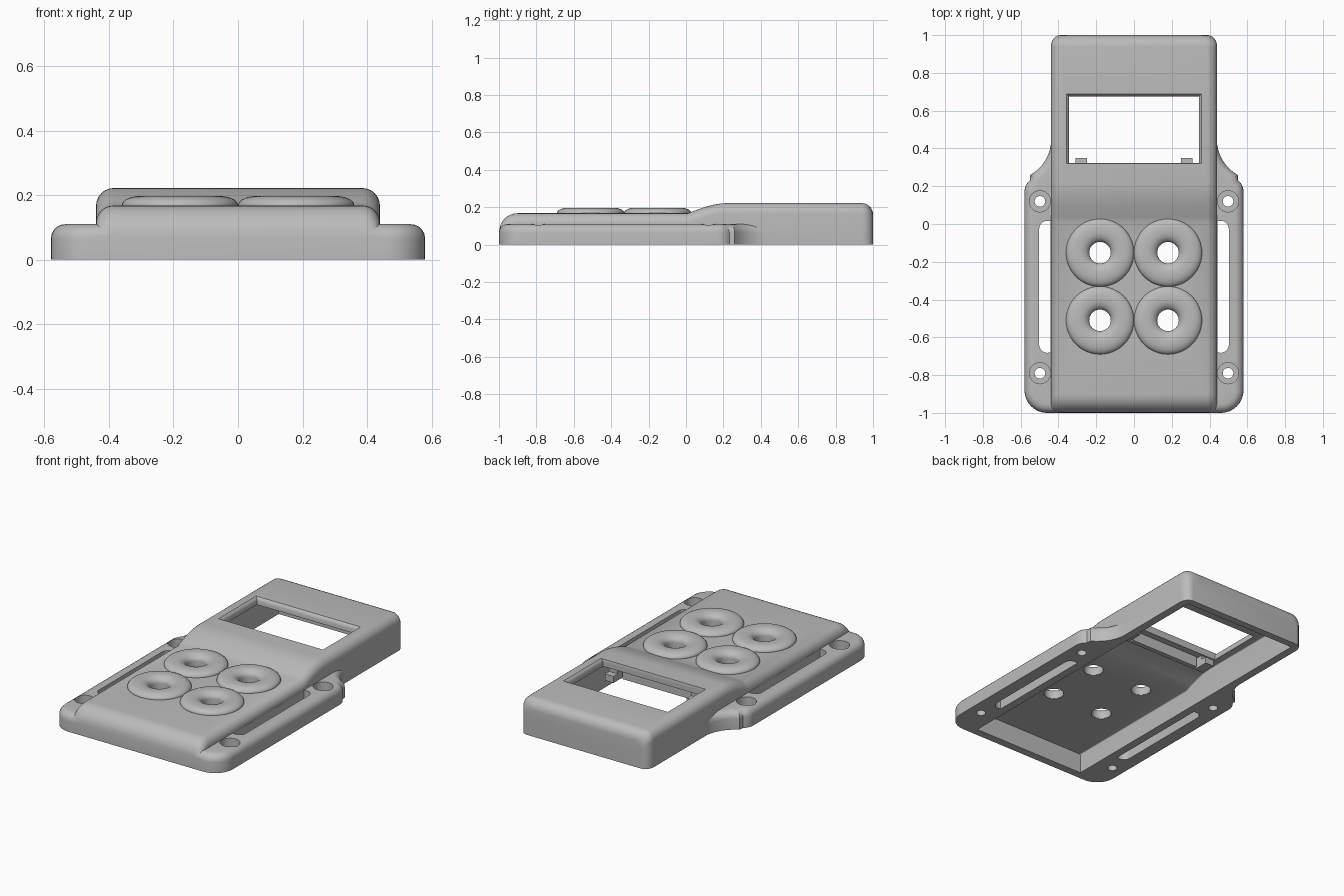
import bpy, bmesh, math

cube = bpy.data.objects.get("Cube")
if cube:
    bpy.data.objects.remove(cube, do_unlink=True)

grey = bpy.data.materials.new("plastic_grey")
grey.use_nodes = True
tone = (0.5, 0.5, 0.5, 1)
grey.diffuse_color = tone
grey.node_tree.nodes["Principled BSDF"].inputs["Base Color"].default_value = tone


def skin(name, rings, closed=False):
    """Solid through matching rings of points, capped unless the rings loop round."""
    bm = bmesh.new()
    loops = [[bm.verts.new(p) for p in ring] for ring in rings]
    n = len(loops[0])
    for i in range(len(loops) if closed else len(loops) - 1):
        a, b = loops[i], loops[(i + 1) % len(loops)]
        for j in range(n):
            k = (j + 1) % n
            bm.faces.new((a[j], a[k], b[k], b[j]))
    if not closed:
        bm.faces.new(loops[0])
        bm.faces.new(loops[-1])
    bmesh.ops.recalc_face_normals(bm, faces=bm.faces)
    mesh = bpy.data.meshes.new(name)
    bm.to_mesh(mesh)
    bm.free()
    mesh.materials.append(grey)
    obj = bpy.data.objects.new(name, mesh)
    bpy.context.collection.objects.link(obj)
    return obj


def select(obj):
    bpy.ops.object.select_all(action='DESELECT')
    obj.select_set(True)
    bpy.context.view_layer.objects.active = obj


def combine(target, tool, operation):
    """Apply a boolean, then discard the tool."""
    select(target)
    mod = target.modifiers.new("combine", 'BOOLEAN')
    mod.object, mod.operation, mod.solver = tool, operation, 'EXACT'
    bpy.ops.object.modifier_apply(modifier=mod.name)
    bpy.data.objects.remove(tool, do_unlink=True)


def smooth(obj, angle=30):
    select(obj)
    bpy.ops.object.shade_smooth_by_angle(angle=math.radians(angle))


def arc(cx, cy, rx, ry, start, end, steps):
    """Points on an elliptical arc, angles in degrees."""
    out = []
    for i in range(steps + 1):
        t = math.radians(start + (end - start) * i / steps)
        out.append((cx + rx * math.cos(t), cy + ry * math.sin(t)))
    return out


def section(y, w, h, r, bottom=0):
    """Cross-section with rounded upper corners."""
    right = [(w, bottom)] + arc(w - r, h - r, r, r, 0, 90, 6)
    return [(x, y, z) for x, z in right] + [(-x, y, z) for x, z in reversed(right)]


def circle(x, y, z, r, n=40):
    return [(px, py, z) for px, py in arc(x, y, r, r, 0, 360 * (n - 1) / n, n - 1)]


def rect(x0, x1, y0, y1, z):
    return [(x0, y0, z), (x1, y0, z), (x1, y1, z), (x0, y1, z)]


def box(name, x0, x1, y0, y1, z0, z1):
    return skin(name, [rect(x0, x1, y0, y1, z0), rect(x0, x1, y0, y1, z1)])


# Main shell: rounded front lip, low keypad deck, ramp, tall screen head
LOW, HIGH = 0.168, 0.222
deck = arc(-0.9, LOW - 0.1, 0.099, 0.1, 180, 90, 8)
ramp = []
for i in range(9):
    t = i / 8
    ramp.append((0.01 + 0.21 * t, LOW + (HIGH - LOW) * (0.5 * t * (3 - t * t))))
stations = [(y, 0.44, h) for y, h in deck + ramp]
for y, h in arc(0.94, HIGH - 0.06, 0.06, 0.06, 90, 0, 6):
    inset = 0.05 * (1 - math.sqrt(max(0, 1 - ((y - 0.94) / 0.06) ** 2)))
    stations.append((y, 0.44 - inset, h))
shell = skin("shell", [section(y, w, h, 0.055) for y, w, h in stations])

# Mounting flange with rounded top rim and flared rear ends
half = arc(0.46, -0.88, 0.12, 0.12, -90, 0, 8)
half += arc(0.5, 0.17, 0.08, 0.08, 0, 50, 5)
half += arc(0.66, 0.45, 0.222, 0.22, 240, 180, 8) + [(0.40, 0.47)]
outline = half + [(-x, y) for x, y in reversed(half)]
flange = skin("flange", [[(x, y, z) for x, y in outline] for z in (0, 0.11)])
bm = bmesh.new()
bm.from_mesh(flange.data)
rim = [e for e in bm.edges if all(v.co.z > 0.1 for v in e.verts)]
bmesh.ops.bevel(bm, geom=rim, offset=0.045, segments=5, profile=0.5, affect='EDGES')
bm.to_mesh(flange.data)
bm.free()
combine(shell, flange, 'UNION')

# Hollow underside following the roof
WALL = 0.045
roof = [(-0.95, LOW), (0.01, LOW)] + ramp[2::2] + [(0.955, HIGH)]
cavity = skin("cavity", [section(y, 0.39, h - WALL, 0.006, -0.05) for y, h in roof])
combine(shell, cavity, 'DIFFERENCE')

# Screen window with a softened rim
window = skin("window", [
    rect(-0.343, 0.343, 0.322, 0.675, 0.1),
    rect(-0.343, 0.343, 0.322, 0.675, 0.203),
    rect(-0.348, 0.348, 0.322, 0.68, 0.214),
    rect(-0.36, 0.36, 0.32, 0.69, 0.224),
    rect(-0.36, 0.36, 0.32, 0.69, 0.3)])
combine(shell, window, 'DIFFERENCE')

# Strap slots and countersunk screw holes on both sides
for side in (-1, 1):
    slot = [(0.441, -0.68)] + arc(0.46, -0.64, 0.042, 0.042, -90, 0, 5)
    slot += arc(0.46, -0.025, 0.042, 0.042, 0, 90, 5) + [(0.441, 0.017)]
    cutter = skin("slot", [[(side * x, y, z) for x, y in slot] for z in (-0.05, 0.3)])
    combine(shell, cutter, 'DIFFERENCE')
    for y in (0.12, -0.79):
        x = side * 0.498
        screw = skin("screw_hole", [
            circle(x, y, -0.05, 0.028), circle(x, y, 0.05, 0.028),
            circle(x, y, 0.05, 0.056), circle(x, y, 0.3, 0.056)])
        combine(shell, screw, 'DIFFERENCE')

# Ring-shaped button guides with through holes
ring_profile = [(0.057, 0.124), (0.075, 0.124), (0.178, 0.16)]
ring_profile += arc(0.125, LOW, 0.055, 0.029, 0, 90, 7)
ring_profile += arc(0.112, LOW - 0.008, 0.055, 0.037, 90, 180, 7)
STEPS = 48
for bx in (-0.18, 0.18):
    for by in (-0.152, -0.51):
        hole = skin("hole", [circle(bx, by, z, 0.06) for z in (0.05, 0.3)])
        combine(shell, hole, 'DIFFERENCE')
        rings = []
        for i in range(STEPS):
            t = math.tau * i / STEPS
            rings.append([(bx + r * math.cos(t), by + r * math.sin(t), z)
                          for r, z in ring_profile])
        smooth(skin("button_ring", rings, closed=True), 40)
smooth(shell)

# Screen retaining rib and clips under the roof
box("screen_rib", -0.24, 0.24, 0.25, 0.28, 0.11, 0.18)
for side in (-1, 1):
    a, b = sorted((side * 0.25, side * 0.31))
    box("screen_clip", a, b, 0.25, 0.35, 0.11, 0.15)
    box("clip_post", a, b, 0.25, 0.31, 0.14, 0.18)
